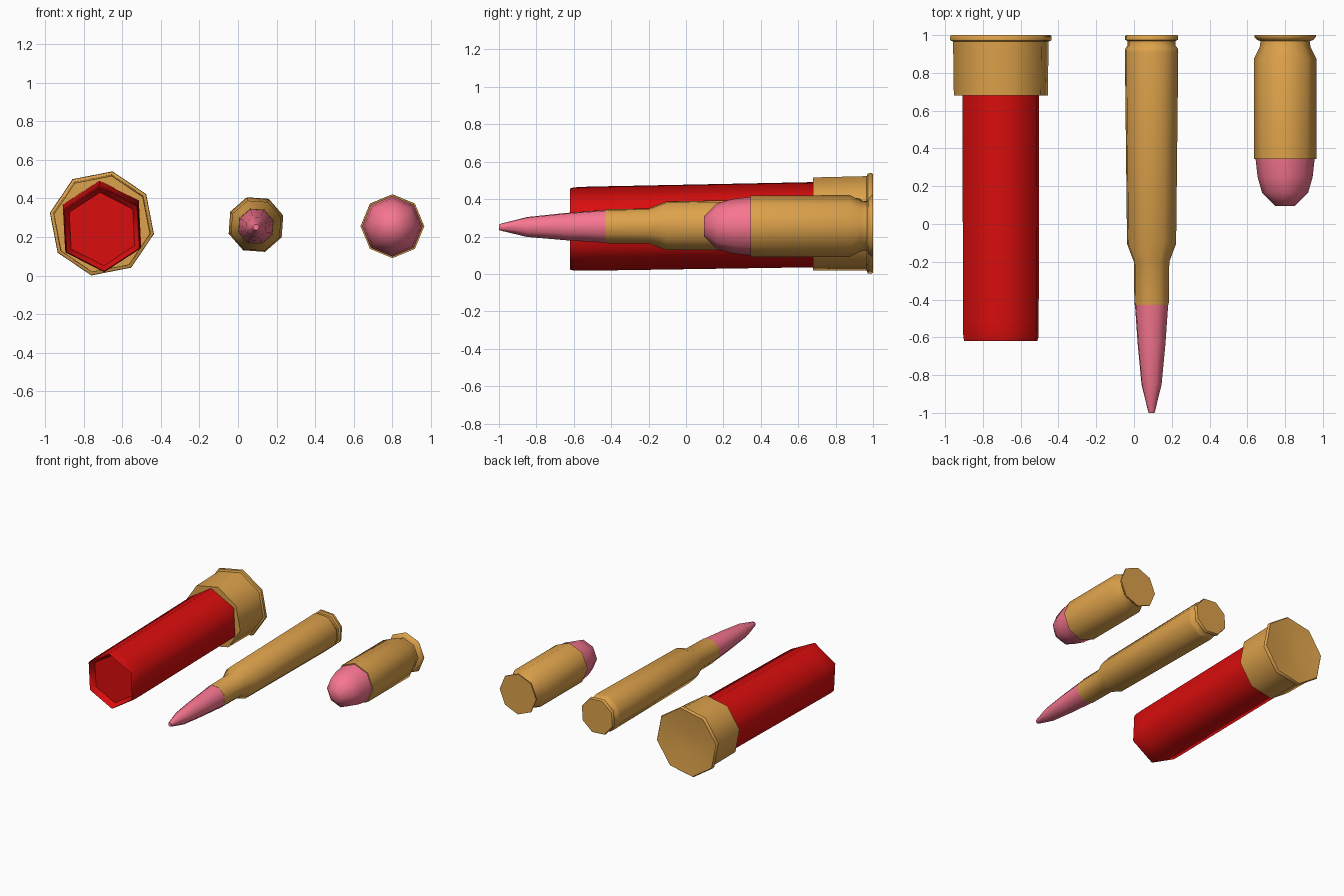
import bpy, bmesh
from math import cos, sin, radians


def material(name, rgb):
    m = bpy.data.materials.new(name)
    m.diffuse_color = (*rgb, 1)
    return m


BRASS = material("brass", (0.72, 0.36, 0.07))
RED = material("red_plastic", (0.7, 0.004, 0.004))
PINK = material("pink_tip", (0.93, 0.18, 0.28))


def lathe(name, x, sides, offset, profile, mat, smooth):
    """Loft regular polygons along y; profile rows are (y, centre z, radius)."""
    bm = bmesh.new()
    rings = []
    for y, z, r in profile:
        angles = [radians(offset + 360 * i / sides) for i in range(sides)]
        rings.append([bm.verts.new((x + r * cos(a), y, z + r * sin(a))) for a in angles])
    for a, b in zip(rings, rings[1:]):
        for i in range(sides):
            j = (i + 1) % sides
            bm.faces.new((a[i], a[j], b[j], b[i]))
    # close both ends with a fan to the centre
    for ring, (y, z, r) in ((rings[0], profile[0]), (rings[-1], profile[-1])):
        c = bm.verts.new((x, y, z))
        for i in range(sides):
            bm.faces.new((ring[i], ring[(i + 1) % sides], c))
    bmesh.ops.recalc_face_normals(bm, faces=bm.faces)
    me = bpy.data.meshes.new(name)
    bm.to_mesh(me)
    bm.free()
    me.materials.append(mat)
    ob = bpy.data.objects.new(name, me)
    bpy.context.collection.objects.link(ob)
    bpy.ops.object.select_all(action='DESELECT')
    ob.select_set(True)
    bpy.context.view_layer.objects.active = ob
    bpy.ops.object.shade_smooth_by_angle(angle=radians(smooth))
    return ob


# Shotgun shell: hexagonal hull with a recessed mouth, octagonal brass head
lathe("shell_hull", -0.705, 6, 33, [
    (-0.575, 0.241, 0.190), (-0.605, 0.240, 0.205), (-0.62, 0.240, 0.217),
    (-0.60, 0.240, 0.223), (-0.52, 0.242, 0.225), (0.72, 0.264, 0.228)], RED, 65)
lathe("shell_head", -0.705, 8, -11.5, [
    (0.68, 0.267, 0.254), (0.966, 0.27, 0.258), (0.972, 0.27, 0.273),
    (0.992, 0.27, 0.275), (1.0, 0.27, 0.268), (0.98, 0.27, 0.09)], BRASS, 50)

# Rifle round: bottlenecked case and long pointed tip
lathe("rifle_case", 0.093, 8, 18.5, [
    (-0.43, 0.255, 0.094), (-0.418, 0.255, 0.096), (-0.20, 0.256, 0.099),
    (-0.105, 0.258, 0.137), (0.91, 0.264, 0.149), (0.93, 0.264, 0.146),
    (0.945, 0.264, 0.133), (0.968, 0.265, 0.133), (0.975, 0.265, 0.148),
    (0.993, 0.265, 0.148), (1.0, 0.265, 0.143)], BRASS, 50)
lathe("rifle_tip", 0.093, 8, 18.5, [
    (-1.0, 0.25, 0.016), (-0.985, 0.25, 0.021), (-0.85, 0.251, 0.056),
    (-0.64, 0.253, 0.077), (-0.425, 0.255, 0.093)], PINK, 50)

# Pistol round: straight case and blunt rounded tip
lathe("pistol_case", 0.8, 8, 0, [
    (0.345, 0.255, 0.165), (0.875, 0.256, 0.165), (0.935, 0.256, 0.135),
    (0.968, 0.256, 0.13), (0.974, 0.256, 0.148), (0.99, 0.256, 0.163),
    (1.0, 0.256, 0.163)], BRASS, 50)
lathe("pistol_tip", 0.8, 8, 0, [
    (0.095, 0.255, 0.052), (0.165, 0.255, 0.122), (0.25, 0.255, 0.146),
    (0.35, 0.255, 0.157)], PINK, 62)
